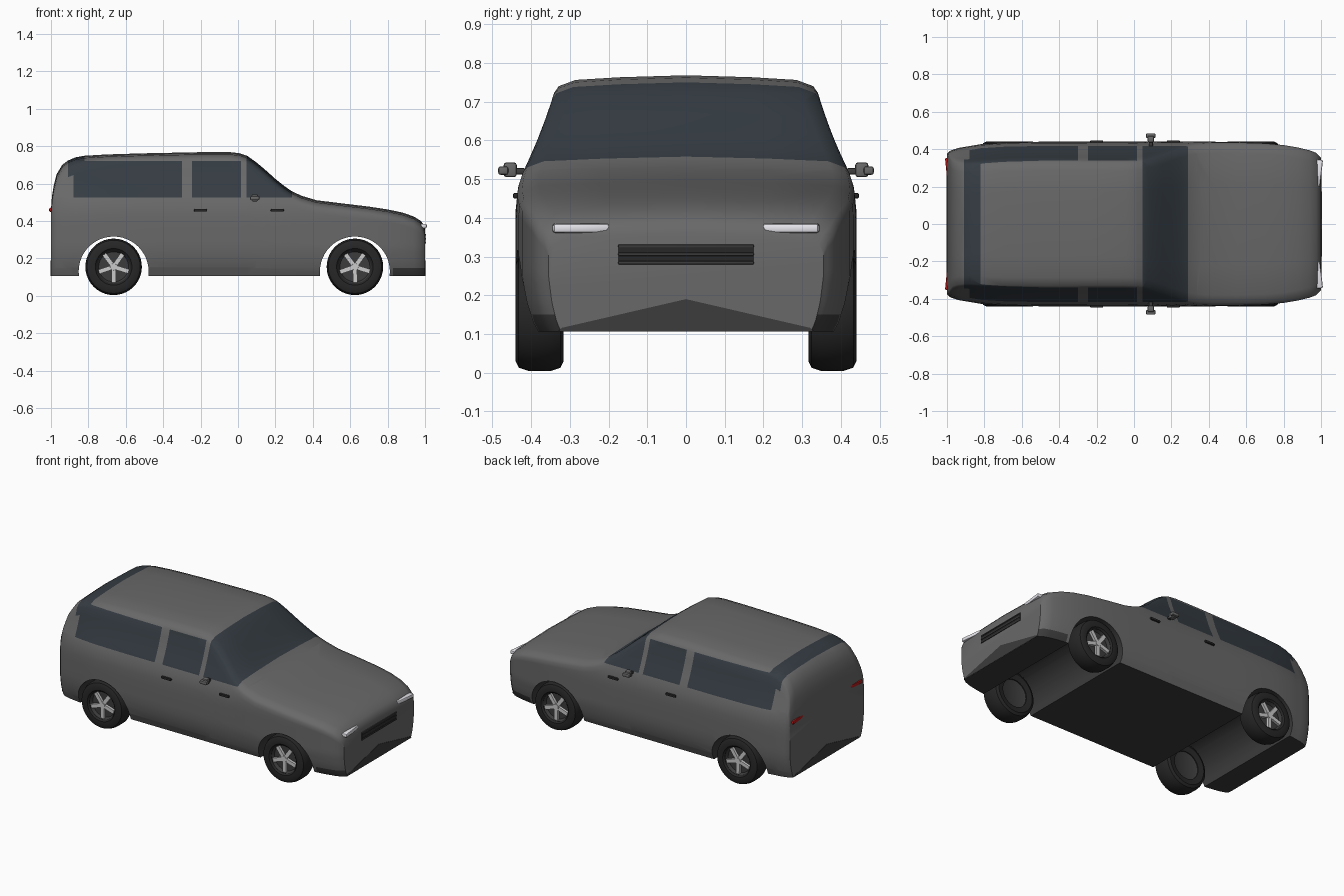
import bpy, bmesh, math
from mathutils import Matrix, Vector

if "Cube" in bpy.data.objects:
    bpy.data.objects.remove(bpy.data.objects["Cube"])


def material(name, c):
    m = bpy.data.materials.new(name)
    m.diffuse_color = (*c, 1)
    m.use_nodes = True
    m.node_tree.nodes["Principled BSDF"].inputs["Base Color"].default_value = m.diffuse_color
    return m


PAINT = material("paint", (.14, .14, .143))
GLASS = material("glass", (.035, .045, .055))
TRIM = material("trim", (.045, .045, .045))
RUBBER = material("rubber", (.02, .02, .02))
METAL = material("metal", (.55, .55, .58))
LAMP = material("lamp", (.8, .8, .85))
RED = material("tail_red", (.45, .01, .01))


def finish(bm, name, mats, angle=35):
    bmesh.ops.recalc_face_normals(bm, faces=bm.faces)
    me = bpy.data.meshes.new(name)
    bm.to_mesh(me)
    bm.free()
    for m in mats:
        me.materials.append(m)
    ob = bpy.data.objects.new(name, me)
    bpy.context.collection.objects.link(ob)
    smooth(ob, angle)
    return ob


def smooth(ob, angle):
    bpy.ops.object.select_all(action='DESELECT')
    ob.select_set(True)
    bpy.context.view_layer.objects.active = ob
    bpy.ops.object.shade_smooth_by_angle(angle=math.radians(angle))


def box(name, loc, size, mat, bevel=0.0, rot=0.0):
    bm = bmesh.new()
    bmesh.ops.create_cube(bm, size=1, matrix=Matrix.Translation(loc)
                          @ Matrix.Rotation(rot, 4, 'Z') @ Matrix.Diagonal((*size, 1)))
    if bevel:
        bmesh.ops.bevel(bm, geom=bm.edges[:], offset=bevel, segments=2, affect='EDGES', profile=.5)
    return finish(bm, name, [mat])


def lathe(name, profile, loc, side, mat, n=40):
    # profile of (radius, outward offset) turned about the y axis
    bm = bmesh.new()
    vs = [bm.verts.new((r, y * side, 0)) for r, y in profile]
    es = [bm.edges.new(p) for p in zip(vs, vs[1:])]
    bmesh.ops.spin(bm, geom=vs + es, cent=(0, 0, 0), axis=(0, 1, 0),
                   angle=2 * math.pi, steps=n, use_duplicate=False)
    bmesh.ops.remove_doubles(bm, verts=bm.verts, dist=1e-5)
    bmesh.ops.translate(bm, verts=bm.verts, vec=loc)
    return finish(bm, name, [mat])


def lerp(table, t):
    for (a, va), (b, vb) in zip(table, table[1:]):
        if t <= b:
            return va + (vb - va) * max(0, (t - a) / (b - a))
    return table[-1][1]


# Body: cross-sections lofted along the length
SIDE = [(.10, .90), (.13, .94), (.18, .975), (.25, 1), (.42, 1), (.48, .985), (.52, .955),
        (.56, .91), (.64, .835), (.72, .775), (.80, .74)]
WIDTH = [(-1, .375), (-.985, .39), (-.95, .405), (-.8, .43), (-.6, .44), (.5, .44),
         (.75, .43), (.9, .405), (.97, .385), (1, .355)]
TOP = [(-1, .46), (-.995, .53), (-.985, .59), (-.97, .65), (-.94, .70), (-.91, .723), (-.87, .74),
       (-.82, .749), (-.7, .756), (-.5, .762), (-.2, .768), (-.04, .768), (.01, .762), (.05, .748),
       (.1, .712), (.15, .67), (.2, .625), (.25, .585), (.29, .558), (.34, .535), (.42, .511),
       (.55, .495), (.7, .477), (.8, .462), (.88, .445), (.94, .424), (.975, .402), (.99, .385), (1, .36)]


def section(x):
    top, w = lerp(TOP, x), lerp(WIDTH, x)
    zs = [.106 + (top - .045 - .106) * i / 13 for i in range(14)]
    half = [(w * lerp(SIDE, z), z) for z in zs]
    e = half[-1][0]
    half += [(e - .012, top - .028), (e - .055, top - .012), (e * .5, top - .005)]
    return [(y, z) for y, z in half] + [(0, top)] + [(-y, z) for y, z in reversed(half)]


bm = bmesh.new()
rings = [[bm.verts.new((x, y, z)) for y, z in section(x)] for x, _ in TOP]
for a, b in zip(rings, rings[1:]):
    for i in range(len(a)):
        j = (i + 1) % len(a)
        bm.faces.new((a[i], a[j], b[j], b[i]))
bm.faces.new(rings[0])
bm.faces.new(rings[-1])
bmesh.ops.recalc_face_normals(bm, faces=bm.faces)

# Cut window outlines into the skin, then paint them
cuts = [((x, 0, 0), (1, 0, 0)) for x in (-.88, -.3, -.245, .015, .045, .83)]
cuts += [((0, 0, z), (0, 0, 1)) for z in (.15, .525, .722)]
for co, no in cuts:
    bmesh.ops.bisect_plane(bm, geom=bm.verts[:] + bm.edges[:] + bm.faces[:], dist=1e-5,
                           plane_co=co, plane_no=no)
for f in bm.faces:
    c = f.calc_center_median()
    n = f.normal
    side_glass = .525 < c.z < .722 and (-.88 < c.x < -.3 or -.245 < c.x < .015)
    rear_glass = -.91 < c.x < -.82 and c.z > .62
    windscreen = .045 < c.x < .29 and c.z > .525
    if side_glass or rear_glass or windscreen:
        f.material_index = 1
    elif n.z < -.9 or (c.x > .83 and c.z < .15 and abs(n.y) > .3):
        f.material_index = 2
body = finish(bm, "body", [PAINT, GLASS, TRIM], 40)

# Wheel arches cut right across the body
AXLES = (-.665, .625)
for x in AXLES:
    bm = bmesh.new()
    bmesh.ops.create_cone(bm, cap_ends=True, segments=48, radius1=.187, radius2=.187, depth=1.2,
                          matrix=Matrix.Translation((x, 0, .13)) @ Matrix.Rotation(math.pi / 2, 4, 'X'))
    cutter = finish(bm, "arch_cutter", [TRIM])
    cutter.hide_render = True
    mod = body.modifiers.new("arch", 'BOOLEAN')
    mod.operation, mod.object, mod.solver = 'DIFFERENCE', cutter, 'EXACT'
    bpy.context.view_layer.objects.active = body
    bpy.ops.object.modifier_apply(modifier=mod.name)
    bpy.data.objects.remove(cutter)
smooth(body, 40)

# Wheels
TYRE = [(.088, -.055), (.125, -.062), (.142, -.054), (.150, -.03), (.151, 0), (.150, .03),
        (.142, .054), (.125, .062), (.098, .06), (.088, .05), (.088, -.055)]
RIM = [(0, .03), (.08, .03), (.09, .052), (.09, -.05), (.08, -.045), (0, -.045)]
for x in AXLES:
    for s in (-1, 1):
        loc = Vector((x, s * .378, .155))
        lathe("tyre", TYRE, loc, s, RUBBER)
        lathe("rim", RIM, loc, s, TRIM)
        lathe("hub", [(0, .05), (.018, .05), (.022, .03), (0, .03)], loc, s, METAL, 20)
        bm = bmesh.new()
        for k in range(5):
            m = (Matrix.Translation(loc) @ Matrix.Rotation(k * math.tau / 5 + .3, 4, 'Y')
                 @ Matrix.Translation((.046, s * .04, 0)) @ Matrix.Diagonal((.075, .016, .024, 1)))
            bmesh.ops.create_cube(bm, size=1, matrix=m)
        finish(bm, "spokes", [METAL])

# Lamps, mirrors and door handles on both sides
for s in (-1, 1):
    box("headlight", (.985, s * .272, .373), (.034, .145, .024), LAMP, .007, -s * .12)
    box("tail_light", (-.985, s * .28, .46), (.036, .15, .022), RED, .007, s * .1)
    box("mirror_arm", (.09, s * .44, .52), (.022, .05, .016), TRIM, .004)
    box("mirror", (.09, s * .454, .524), (.034, .034, .038), PAINT, .007)
    box("mirror_cap", (.09, s * .472, .522), (.05, .026, .022), PAINT, .006)
    for x in (-.2, .21):
        box("door_handle", (x, s * .438, .457), (.07, .018, .015), RUBBER, .005)

# Grille with bars
box("grille", (.992, 0, .305), (.02, .35, .05), RUBBER)
for z in (.284, .306, .327):
    box("grille_bar", (.998, 0, z), (.014, .35, .008), TRIM, .002)

# Triangular lower valances, front and rear
for e in (-1, 1):
    bm = bmesh.new()
    tri = bm.faces.new([bm.verts.new((e * .975, y, z)) for y, z in
                        ((-.33, .107), (.33, .107), (.32, .116), (0, .19), (-.32, .116))])
    ext = bmesh.ops.extrude_face_region(bm, geom=[tri])
    bmesh.ops.translate(bm, vec=(e * .027, 0, 0),
                        verts=[v for v in ext["geom"] if isinstance(v, bmesh.types.BMVert)])
    finish(bm, "lower_valance", [TRIM])
